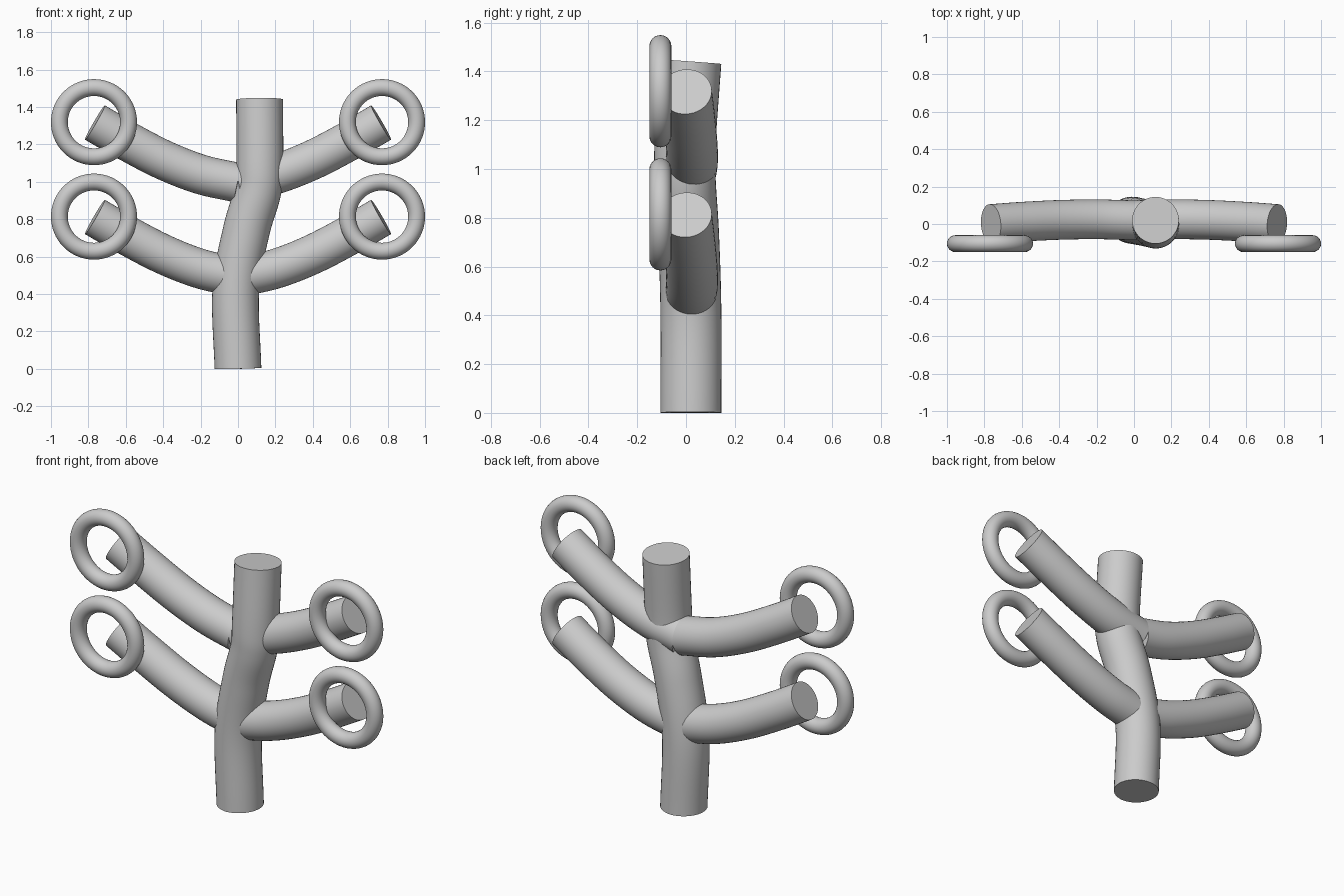
import bpy, bmesh, math
from mathutils import Vector

if "Cube" in bpy.data.objects:
    bpy.data.objects.remove(bpy.data.objects["Cube"])


def smooth_path(points, steps=8):
    # Catmull-Rom curve through the control points
    p = [Vector(q) for q in points]
    p = [2 * p[0] - p[1]] + p + [2 * p[-1] - p[-2]]
    out = []
    for i in range(1, len(p) - 2):
        a, b, c, d = p[i - 1:i + 3]
        for s in range(steps):
            t = s / steps
            out.append(0.5 * (2 * b + (c - a) * t + (2 * a - 5 * b + 4 * c - d) * t ** 2
                              + (3 * b - a - 3 * c + d) * t ** 3))
    return out + [p[-2]]


def shade(obj):
    bpy.ops.object.select_all(action='DESELECT')
    obj.select_set(True)
    bpy.context.view_layer.objects.active = obj
    bpy.ops.object.shade_smooth_by_angle(angle=math.radians(40))


def tube(name, points, radius, sides=40):
    path = smooth_path(points)
    bm = bmesh.new()
    rings = []
    for i, c in enumerate(path):
        t = (path[min(i + 1, len(path) - 1)] - path[max(i - 1, 0)]).normalized()
        u = Vector((0, 1, 0))
        u = (u - t * u.dot(t)).normalized()
        v = t.cross(u)
        ring = []
        for k in range(sides):
            a = 2 * math.pi * k / sides
            co = c + radius * (math.cos(a) * u + math.sin(a) * v)
            co.z = max(co.z, 0)
            ring.append(bm.verts.new(co))
        rings.append(ring)
    for r, s in zip(rings, rings[1:]):
        for k in range(sides):
            j = (k + 1) % sides
            bm.faces.new((r[k], r[j], s[j], s[k]))
    bm.faces.new(rings[0][::-1])
    bm.faces.new(rings[-1])
    bmesh.ops.recalc_face_normals(bm, faces=bm.faces[:])
    mesh = bpy.data.meshes.new(name)
    bm.to_mesh(mesh)
    bm.free()
    obj = bpy.data.objects.new(name, mesh)
    bpy.context.collection.objects.link(obj)
    shade(obj)


# Swaying trunk
tube("trunk", [(0, .02, 0), (-.012, .02, .42), (.045, .01, .74), (.106, -.003, .95),
               (.117, -.004, 1.1), (.115, .02, 1.44)], 0.125)

# Two tiers of mirrored branches, each with a ring in front of its tip
for tier, z in (("lower", 0.0), ("upper", 0.505)):
    for side, s in (("left", -1), ("right", 1)):
        tube(f"{tier}_{side}_branch",
             [(0, .02, .49 + z), (s * .2, .025, .535 + z), (s * .4, .022, .613 + z),
              (s * .6, .012, .717 + z), (s * .765, 0, .812 + z)], 0.106)
        bpy.ops.mesh.primitive_torus_add(
            major_radius=0.185, minor_radius=0.045, major_segments=64, minor_segments=24,
            location=(s * .77, -.105, .814 + z), rotation=(math.pi / 2, 0, 0))
        ring = bpy.context.object
        ring.name = f"{tier}_{side}_ring"
        shade(ring)
